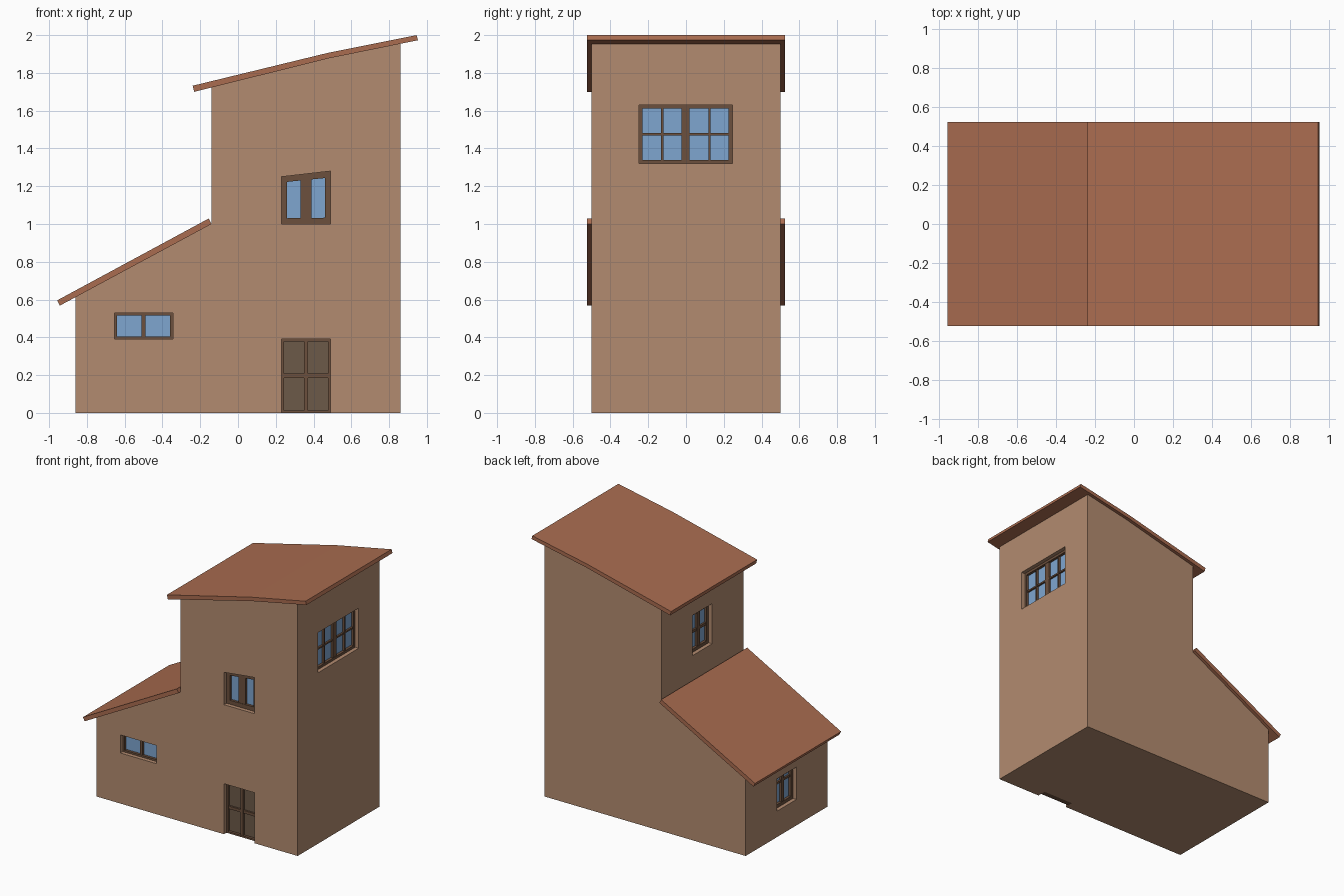
import bpy, bmesh

if "Cube" in bpy.data.objects:
    bpy.data.objects.remove(bpy.data.objects["Cube"])


def material(name, rgb):
    m = bpy.data.materials.new(name)
    m.diffuse_color = (*rgb, 1)
    m.use_nodes = True
    m.node_tree.nodes["Principled BSDF"].inputs["Base Color"].default_value = m.diffuse_color
    return m


WALL = material("plaster", (0.45, 0.26, 0.16))
ROOF = material("roof_tile", (0.40, 0.15, 0.08))
FRAME = material("dark_wood", (0.15, 0.08, 0.047))
DOOR = material("door_wood", (0.15, 0.10, 0.065))
GLASS = material("glass", (0.21, 0.38, 0.63))

# wall mappings: u along the wall, v up, d depth into the wall
front = lambda u, v, d: (u, -0.5 + d, v)
right = lambda u, v, d: (0.86 - d, u, v)
left_low = lambda u, v, d: (-0.86 + d, u, v)
left_high = lambda u, v, d: (-0.14 + d, u, v)


def add_prism(bm, wall, pts, d0, d1):
    a = [bm.verts.new(wall(u, v, d0)) for u, v in pts]
    b = [bm.verts.new(wall(u, v, d1)) for u, v in pts]
    bm.faces.new(a)
    bm.faces.new(b[::-1])
    for i in range(len(pts)):
        j = (i + 1) % len(pts)
        bm.faces.new((a[i], b[i], b[j], a[j]))


def finish(bm, name, mat):
    bmesh.ops.recalc_face_normals(bm, faces=bm.faces[:])
    me = bpy.data.meshes.new(name)
    bm.to_mesh(me)
    bm.free()
    me.materials.append(mat)
    ob = bpy.data.objects.new(name, me)
    bpy.context.collection.objects.link(ob)
    return ob


def extrude_profile(name, pts, half, mat):
    bm = bmesh.new()
    add_prism(bm, front, pts, 0.5 - half, 0.5 + half)
    return finish(bm, name, mat)


cutters = bmesh.new()
RECESS, INSET, PANE = 0.07, 0.03, 0.05


def opening(name, wall, u0, u1, v0, v1, border, posts, rails, rise=0, pane=GLASS, low=0):
    """Recess with a frame, vertical posts, horizontal rails and a pane; rise slants the top."""
    def quad(a0, a1, b0, b1):
        lift = lambda u, v: v + rise * (u - u0) / (u1 - u0) * (v - v0) / (v1 - v0)
        return [(u, lift(u, v)) for u, v in ((a0, b0), (a1, b0), (a1, b1), (a0, b1))]

    add_prism(cutters, wall, quad(u0, u1, v0 - low, v1), -0.05, RECESS)
    bm = bmesh.new()
    iu0, iu1, iv0, iv1 = u0 + border, u1 - border, v0 + border, v1 - border
    for a, b in ((u0, iu0), (iu1, u1)):
        add_prism(bm, wall, quad(a, b, v0, v1), INSET, RECESS)
    for a, b in ((v0, iv0), (iv1, v1)):
        add_prism(bm, wall, quad(iu0, iu1, a, b), INSET, RECESS)
    for u, w in posts:
        add_prism(bm, wall, quad(u - w / 2, u + w / 2, iv0, iv1), INSET + 0.003, RECESS)
    for v, w in rails:
        add_prism(bm, wall, quad(iu0, iu1, v - w / 2, v + w / 2), INSET + 0.006, RECESS)
    finish(bm, name + "_frame", FRAME)
    bm = bmesh.new()
    add_prism(bm, wall, quad(iu0, iu1, iv0, iv1), PANE, RECESS)
    finish(bm, name + "_pane", pane)


# stepped house body
body = extrude_profile("house_walls", [
    (-0.86, 0), (0.86, 0), (0.86, 1.96), (0.48, 1.885), (-0.14, 1.73),
    (-0.14, 1.0), (-0.86, 0.617)], 0.5, WALL)

# roofs
extrude_profile("upper_roof", [
    (-0.232, 1.70), (0.485, 1.878), (0.953, 1.973), (0.945, 2.0),
    (0.48, 1.907), (-0.24, 1.732)], 0.525, ROOF)
extrude_profile("lower_roof", [
    (-0.943, 0.568), (-0.14, 1.0), (-0.155, 1.029), (-0.957, 0.596)], 0.525, ROOF)

# windows and door
opening("front_upper_window", front, 0.23, 0.49, 1.0, 1.25, 0.03, [(0.36, 0.06)], [], rise=0.03)
opening("front_lower_window", front, -0.655, -0.345, 0.39, 0.53, 0.014, [(-0.5, 0.02)], [])
opening("front_door", front, 0.23, 0.49, 0.0, 0.39, 0.013, [(0.36, 0.022)], [(0.197, 0.022)],
        pane=DOOR, low=0.02)
opening("right_window", right, -0.25, 0.245, 1.32, 1.63, 0.019,
        [(-0.002, 0.042), (-0.126, 0.012), (0.124, 0.012)], [(1.475, 0.012)])
opening("left_lower_window", left_low, -0.12, 0.12, 0.20, 0.45, 0.025, [(0, 0.035)], [(0.385, 0.016)])
opening("left_upper_window", left_high, -0.12, 0.12, 1.21, 1.52, 0.025, [(0, 0.035)], [(1.365, 0.02)])

# cut the recesses into the walls
cutter = finish(cutters, "recess_cutter", WALL)
cutter.hide_render = True
cut = body.modifiers.new("recesses", "BOOLEAN")
cut.operation = "DIFFERENCE"
cut.solver = "EXACT"
cut.object = cutter
bpy.context.view_layer.objects.active = body
bpy.ops.object.modifier_apply(modifier=cut.name)
bpy.data.objects.remove(cutter)
